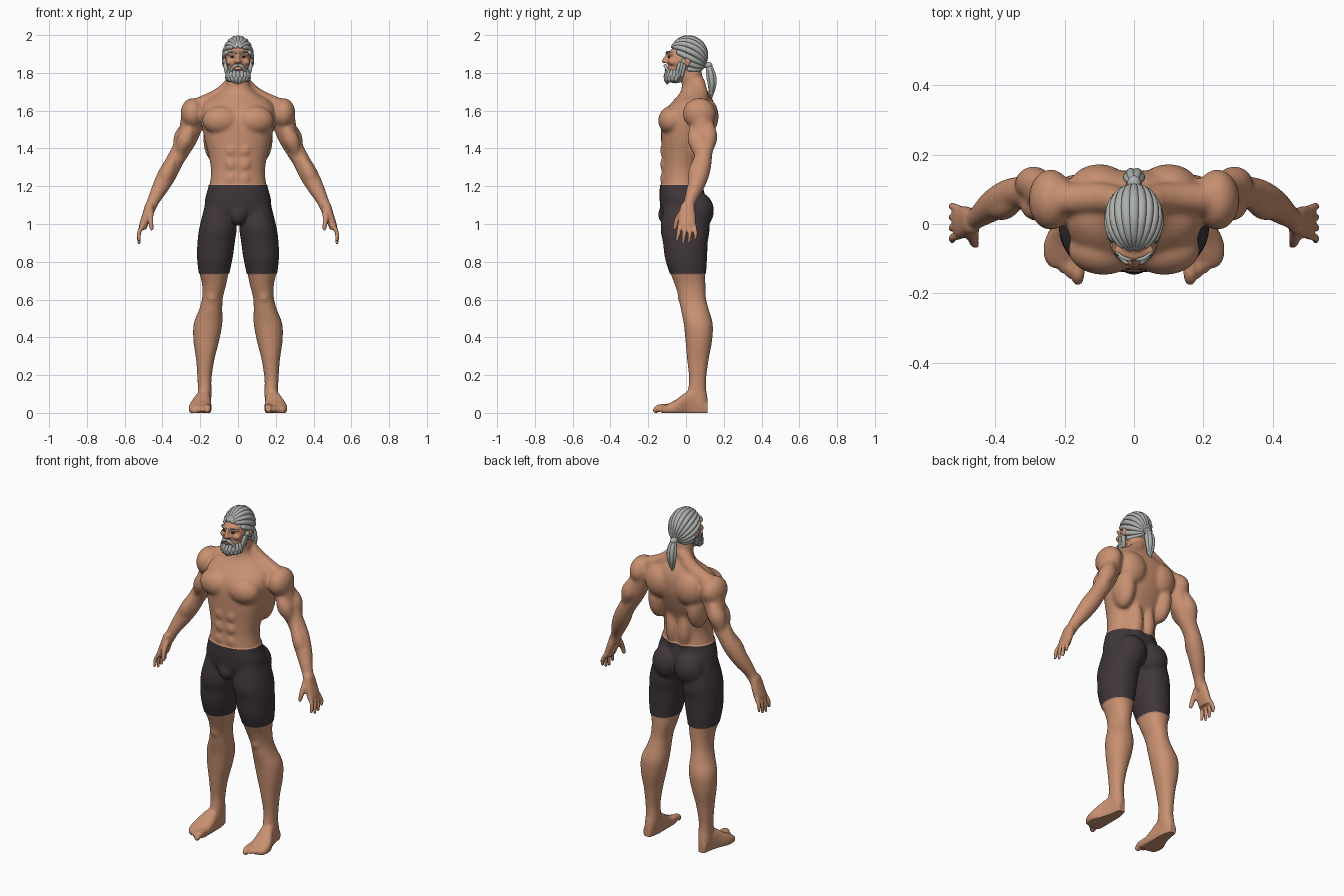
import bpy, bmesh, math
from mathutils import Vector, Matrix

cube = bpy.data.objects.get("Cube")
if cube:
    bpy.data.objects.remove(cube, do_unlink=True)


def material(name, color):
    m = bpy.data.materials.new(name)
    m.use_nodes = True
    m.diffuse_color = (*color, 1)
    bsdf = next(n for n in m.node_tree.nodes if n.type == 'BSDF_PRINCIPLED')
    bsdf.inputs["Base Color"].default_value = (*color, 1)
    return m


skin_mat = material("skin", (.58, .28, .165))
shorts_mat = material("charcoal fabric", (.05, .037, .042))
hair_mat = material("grey hair", (.42, .44, .42))
lip_mat = material("lips", (.38, .15, .10))
eye_mat = material("dark eyes", (.05, .035, .03))


def spline(rows, k=5):
    """Smooth interpolation between rows of equal length."""
    out, last = [], len(rows) - 1
    for i in range(last):
        pts = [rows[min(max(i + j, 0), last)] for j in (-1, 0, 1, 2)]
        for step in range(k):
            t = step / k
            out.append([b + .5 * t * (c - a + t * (2*a - 5*b + 4*c - d + t * (3*(b - c) + d - a)))
                        for a, b, c, d in zip(*pts)])
    return out + [list(rows[-1])]


def loft(bm, rings):
    """Closed skin over a list of rings."""
    loops = [[bm.verts.new(p) for p in ring] for ring in rings]
    n = len(loops[0])
    for a, b in zip(loops, loops[1:]):
        for i in range(n):
            bm.faces.new((a[i], a[(i + 1) % n], b[(i + 1) % n], b[i]))
    bm.faces.new(loops[0][::-1])
    bm.faces.new(loops[-1])


def oval(center, u, v, power=2, n=32):
    pts = []
    for i in range(n):
        c, s = math.cos(math.tau * i / n), math.sin(math.tau * i / n)
        c = math.copysign(abs(c) ** (2 / power), c)
        s = math.copysign(abs(s) ** (2 / power), s)
        pts.append(center + u * c + v * s)
    return pts


def stack(bm, rows, side=1, power=2):
    """Level sections: height, inner x, outer x, front y, back y."""
    loft(bm, [oval(Vector((side * (x0 + x1) / 2, (yf + yb) / 2, z)),
                   Vector(((x1 - x0) / 2, 0, 0)), Vector((0, (yb - yf) / 2, 0)), power)
              for z, x0, x1, yf, yb in spline(rows)])


def tube(bm, rows, side=1, n=12):
    """Round-ended tube through rows of x, y, z, radius."""
    rows = spline(rows)
    pts = [Vector((side * r[0], r[1], r[2])) for r in rows]
    normal, rings = None, []
    for i, p in enumerate(pts):
        t = (pts[min(i + 1, len(pts) - 1)] - pts[max(i - 1, 0)]).normalized()
        normal = t.orthogonal() if normal is None else normal - t * normal.dot(t)
        normal.normalize()
        stops = [(0, 1)]
        if i == 0:
            stops = [(-.85, .5), (-.5, .85), (0, 1)]
        elif i == len(pts) - 1:
            stops = [(0, 1), (.5, .85), (.85, .5)]
        r, across = rows[i][3], t.cross(normal)
        for shift, scale in stops:
            rings.append(oval(p + t * r * shift, normal * r * scale, across * r * scale, 2, n))
    loft(bm, rings)


def ball(bm, center, radii, side=1):
    x, y, z = center
    m = Matrix.Translation((side * x, y, z)) @ Matrix.Diagonal((*radii, 1))
    bmesh.ops.create_uvsphere(bm, u_segments=32, v_segments=20, radius=1, matrix=m)


def muscle(bm, a, b, r, side=1):
    mid = [(p + q) / 2 for p, q in zip(a, b)]
    tube(bm, [(*a, r * .4), (*mid, r), (*b, r * .4)], side, 20)


def finish(bm, name, *mats):
    bmesh.ops.recalc_face_normals(bm, faces=bm.faces[:])
    me = bpy.data.meshes.new(name)
    for f in bm.faces:
        f.smooth = True
    bm.to_mesh(me)
    bm.free()
    for m in mats:
        me.materials.append(m)
    obj = bpy.data.objects.new(name, me)
    bpy.context.collection.objects.link(obj)
    return obj


# Trunk and neck
body = bmesh.new()
trunk = [(1.02, .12, -.09, .09), (1.06, .165, -.125, .1), (1.13, .17, -.135, .1),
         (1.2, .152, -.134, .085), (1.28, .143, -.128, .078), (1.36, .155, -.128, .09),
         (1.45, .178, -.132, .125), (1.53, .192, -.13, .15), (1.6, .195, -.112, .155),
         (1.65, .17, -.07, .145), (1.69, .105, -.035, .125), (1.73, .066, -.022, .1),
         (1.79, .06, -.025, .085), (1.85, .05, -.02, .075)]
stack(body, [(z, -x, x, f, b) for z, x, f, b in trunk], power=2.2)
ball(body, (0, -.09, 1.05), (.05, .053, .06))

# Face and skull
ball(body, (0, .01, 1.885), (.068, .09, .092))
ball(body, (0, -.02, 1.865), (.066, .08, .085))
ball(body, (0, -.045, 1.81), (.054, .056, .058))
tube(body, [(0, -.096, 1.9, .009), (0, -.108, 1.88, .01), (0, -.117, 1.862, .012)])
tube(body, [(-.05, -.076, 1.902, .01), (0, -.094, 1.904, .011), (.05, -.076, 1.902, .01)])

for s in (1, -1):
    # Face sides
    ball(body, (.041, -.068, 1.858), (.024, .026, .02), s)
    ball(body, (.012, -.107, 1.859), (.009, .01, .008), s)
    ball(body, (.075, .008, 1.86), (.011, .018, .03), s)
    # Chest, back and belly muscles
    ball(body, (.088, -.075, 1.548), (.102, .072, .078), s)
    ball(body, (.1, .1, 1.57), (.09, .073, .1), s)
    ball(body, (.128, .065, 1.46), (.056, .08, .13), s)
    ball(body, (.075, .06, 1.07), (.085, .083, .1), s)
    muscle(body, (.035, .06, 1.15), (.045, .075, 1.4), .04, s)
    tube(body, [(.02, .06, 1.75, .04), (.1, .075, 1.675, .045), (.22, .07, 1.62, .045)], s, 20)
    for row in range(3):
        ball(body, (.035, -.112, 1.24 + .075 * row), (.034, .026, .038), s)
    # Arm
    ball(body, (.24, .07, 1.585), (.064, .088, .082), s)
    tube(body, [(.23, .075, 1.6, .07), (.25, .085, 1.51, .06), (.275, .09, 1.44, .053),
                (.335, .09, 1.335, .047), (.37, .075, 1.27, .05), (.408, .052, 1.2, .045),
                (.447, .022, 1.125, .033), (.47, .01, 1.07, .028)], s, 24)
    muscle(body, (.245, .04, 1.53), (.315, .065, 1.36), .045, s)
    muscle(body, (.255, .12, 1.55), (.325, .115, 1.37), .05, s)
    muscle(body, (.335, .06, 1.36), (.42, .04, 1.17), .04, s)
    # Hand
    stack(body, [(1.11, .44, .49, -.025, .042), (1.05, .458, .507, -.038, .05),
                 (1, .475, .522, -.042, .052), (.97, .487, .525, -.038, .048)], s, 2.4)
    for i, tip in enumerate((.915, .9, .905, .925)):
        y = -.033 + .025 * i
        tube(body, [(.502, y, .995, .012), (.523, y * 1.2, .955, .0112),
                    (.524, y * 1.3 - .005, tip, .009)], s)
    tube(body, [(.465, -.015, 1.07, .019), (.463, -.047, 1.02, .015),
                (.457, -.06, .975, .011)], s)
    # Leg
    stack(body, [(1.1, .02, .17, -.11, .1), (.98, .012, .2, -.13, .12),
                 (.9, .022, .21, -.117, .11), (.82, .033, .212, -.107, .107),
                 (.74, .05, .203, -.083, .102), (.68, .062, .19, -.06, .103),
                 (.61, .08, .19, -.038, .106), (.55, .083, .205, -.028, .12),
                 (.47, .083, .235, -.012, .142), (.38, .1, .236, -.003, .138),
                 (.28, .125, .222, .006, .12), (.18, .14, .215, .016, .107),
                 (.12, .14, .213, .01, .108), (.06, .143, .215, .01, .115),
                 (.01, .15, .21, .02, .11)], s, 2.2)
    ball(body, (.137, -.01, .615), (.035, .035, .045), s)
    # Foot and toes
    foot = [(.115, .16, .205, .06), (.06, .145, .215, .12), (.01, .143, .23, .115),
            (-.05, .14, .258, .072), (-.1, .141, .258, .045), (-.125, .148, .24, .03)]
    loft(body, [oval(Vector((s * (a + b) / 2, y, top * .4)), Vector(((b - a) / 2, 0, 0)),
                     Vector((0, 0, top * .6)), 2.6) for y, a, b, top in spline(foot)])
    for i in range(5):
        r = .013 if i else .02
        x = .187 + .019 * (i - 1) if i else .162
        tip = -.16 + .014 * i + (0 if i < 4 else .005)
        tube(body, [(x, -.085, .03, r), (x, tip + .02, .026, r), (x, tip, .014, r * .85)], s)

# Fuse the anatomy into one surface
rough = finish(body, "body_blockout")
remesh = rough.modifiers.new("fuse", 'REMESH')
remesh.mode = 'VOXEL'
remesh.voxel_size = .006
bpy.context.view_layer.update()
fused = bpy.data.meshes.new_from_object(rough.evaluated_get(bpy.context.evaluated_depsgraph_get()))
bpy.data.objects.remove(rough, do_unlink=True)
body = bmesh.new()
body.from_mesh(fused)
bpy.data.meshes.remove(fused)


def soften(verts, times):
    for _ in range(times):
        bmesh.ops.smooth_vert(body, verts=verts, factor=.5,
                              use_axis_x=True, use_axis_y=True, use_axis_z=True)


soften(body.verts[:], 2)
soften([v for v in body.verts if .1 < v.co.z < 1.74
        and not (abs(v.co.x) > .43 and v.co.z < 1.1)], 12)
for v in body.verts:
    v.co.z = max(v.co.z, 0)

# Shorts: crisp waist and hems, raised slightly from the skin
HEM, WAIST = .738, 1.207
for level in (HEM, WAIST):
    bmesh.ops.bisect_plane(body, geom=body.verts[:] + body.edges[:] + body.faces[:],
                           plane_co=(0, 0, level), plane_no=(0, 0, 1))
body.normal_update()
cloth = set()
for f in body.faces:
    f.material_index = 0
    c = f.calc_center_median()
    if HEM < c.z < WAIST and abs(c.x) < .28:
        f.material_index = 1
        cloth.update(f.verts)
for v, n in [(v, v.normal.copy()) for v in cloth]:
    v.co += Vector((n.x, n.y, 0)) * .005
finish(body, "body_and_shorts", skin_mat, shorts_mat)

# Swept-back hair: trimmed cap under ridged locks
CENTER, RADII = Vector((0, .01, 1.885)), Vector((.071, .097, .1))
hair = bmesh.new()
ball(hair, CENTER, RADII)
bmesh.ops.bisect_plane(hair, geom=hair.verts[:] + hair.edges[:] + hair.faces[:],
                       plane_co=(0, -.08, 1.945), plane_no=(0, .14, .12), clear_inner=True)
tilt = Matrix.Rotation(math.radians(-25), 3, 'X')
for k in range(-7, 8):
    phi = math.radians(18 * k)
    start = 12 + max(0, abs(18 * k) - 60) * 1.5
    rows = []
    for j in range(8):
        th = math.radians(start + (172 - start) * j / 7)
        d = tilt @ Vector((math.sin(phi) * math.sin(th), -math.cos(th),
                           math.cos(phi) * math.sin(th)))
        rows.append((*(CENTER + d * RADII), .007 + .008 * math.sin(th)))
    tube(hair, rows)
finish(hair, "swept_back_hair", hair_mat)

# Ponytail with its tie
tail = bmesh.new()
ball(tail, (0, .115, 1.84), (.02, .025, .018))
for k in range(6):
    a = math.tau * k / 6
    dx, dy = math.cos(a), math.sin(a)
    tube(tail, [(dx * .006, .12 + dy * .006, 1.84, .01), (dx * .017, .132 + dy * .014, 1.79, .014),
                (dx * .016, .138 + dy * .012, 1.735, .012),
                (dx * .004, .132 + dy * .004, 1.675 + .008 * dx, .005)])
finish(tail, "ponytail", hair_mat)

# Beard of layered locks, moustache and sideburns
beard = bmesh.new()
ball(beard, (0, -.055, 1.787), (.057, .054, .042))
for row, (top, low) in enumerate(((1.812, 1.748), (1.795, 1.742))):
    for k in range(-5, 6 - row):
        a = math.radians(20 * k + 10 * row)
        dx, dy = math.sin(a), math.cos(a)
        tube(beard, [(dx * .054, -.05 - dy * .05, top, .008),
                     (dx * .055, -.053 - dy * .053, (top + low) / 2, .013),
                     (dx * .034, -.056 - dy * .044, low + .016 * abs(dx), .006)])
for s in (1, -1):
    tube(beard, [(.003, -.11, 1.84, .007), (.022, -.108, 1.834, .009), (.042, -.092, 1.805, .006)], s)
    for k in range(3):
        y = -.004 - .014 * k
        tube(beard, [(.067, y, 1.875 - .012 * k, .007), (.066, y - .006, 1.835, .011),
                     (.056, y - .018, 1.785, .009)], s)
finish(beard, "beard", hair_mat)

# Eyebrows, eyes and mouth
brows, eyes, mouth = bmesh.new(), bmesh.new(), bmesh.new()
for s in (1, -1):
    tube(brows, [(.01, -.103, 1.905, .005), (.03, -.098, 1.911, .005), (.053, -.08, 1.906, .003)], s)
    ball(eyes, (.028, -.09, 1.884), (.011, .006, .005), s)
tube(mouth, [(-.018, -.103, 1.817, .004), (0, -.107, 1.816, .006), (.018, -.103, 1.817, .004)])
finish(brows, "eyebrows", hair_mat)
finish(eyes, "eyes", eye_mat)
finish(mouth, "mouth", lip_mat)
